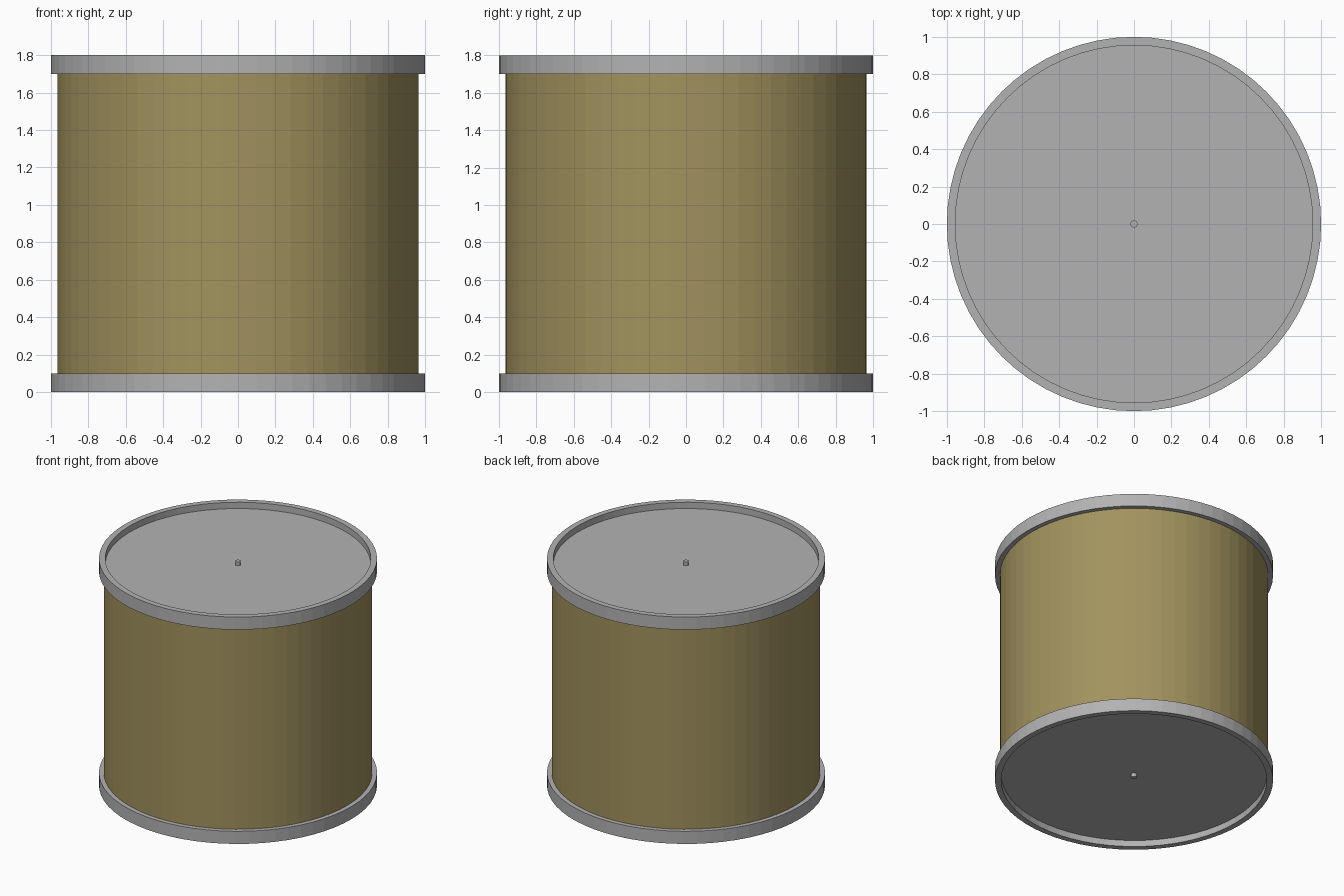
import bpy, bmesh, math

if "Cube" in bpy.data.objects:
    bpy.data.objects.remove(bpy.data.objects["Cube"])

SIDES = 64
H = 1.8


def material(name, col):
    m = bpy.data.materials.new(name)
    m.diffuse_color = (*col, 1.0)
    m.use_nodes = True
    m.node_tree.nodes["Principled BSDF"].inputs["Base Color"].default_value = m.diffuse_color
    return m


tan = material("tan shell", (0.36, 0.29, 0.112))
grey = material("grey metal", (0.45, 0.45, 0.45))


def lathe(name, profile, mat, sides=SIDES):
    """Revolve an (r, z) profile around z; r == 0 makes a pole point."""
    bm = bmesh.new()
    rings = []
    for r, z in profile:
        if r == 0:
            rings.append([bm.verts.new((0, 0, z))] * sides)
        else:
            rings.append([bm.verts.new((r * math.cos(2 * math.pi * i / sides),
                                        r * math.sin(2 * math.pi * i / sides), z))
                          for i in range(sides)])
    for a, b in zip(rings, rings[1:]):
        for i in range(sides):
            j = (i + 1) % sides
            bm.faces.new(list(dict.fromkeys((a[i], a[j], b[j], b[i]))))
    bmesh.ops.recalc_face_normals(bm, faces=bm.faces)
    me = bpy.data.meshes.new(name)
    bm.to_mesh(me)
    bm.free()
    me.materials.append(mat)
    ob = bpy.data.objects.new(name, me)
    bpy.context.collection.objects.link(ob)
    return ob


# Drum wall
lathe("shell", [(0.965, 0.1), (0.965, H - 0.1)], tan)

# Matching recessed caps with a small centre peg, top and bottom
for name, at in (("top", lambda d: H - d), ("bottom", lambda d: d)):
    # hoop, recessed head and inner underside
    lathe(name + "_cap", [(0, at(0.05)), (0.955, at(0.05)), (0.955, at(0)),
                          (1.0, at(0)), (1.0, at(0.1)), (0.955, at(0.1)),
                          (0, at(0.1))], grey)
    lathe(name + "_peg", [(0, at(0.02)), (0.02, at(0.02)),
                          (0.02, at(0.06)), (0, at(0.06))], grey, 16)
